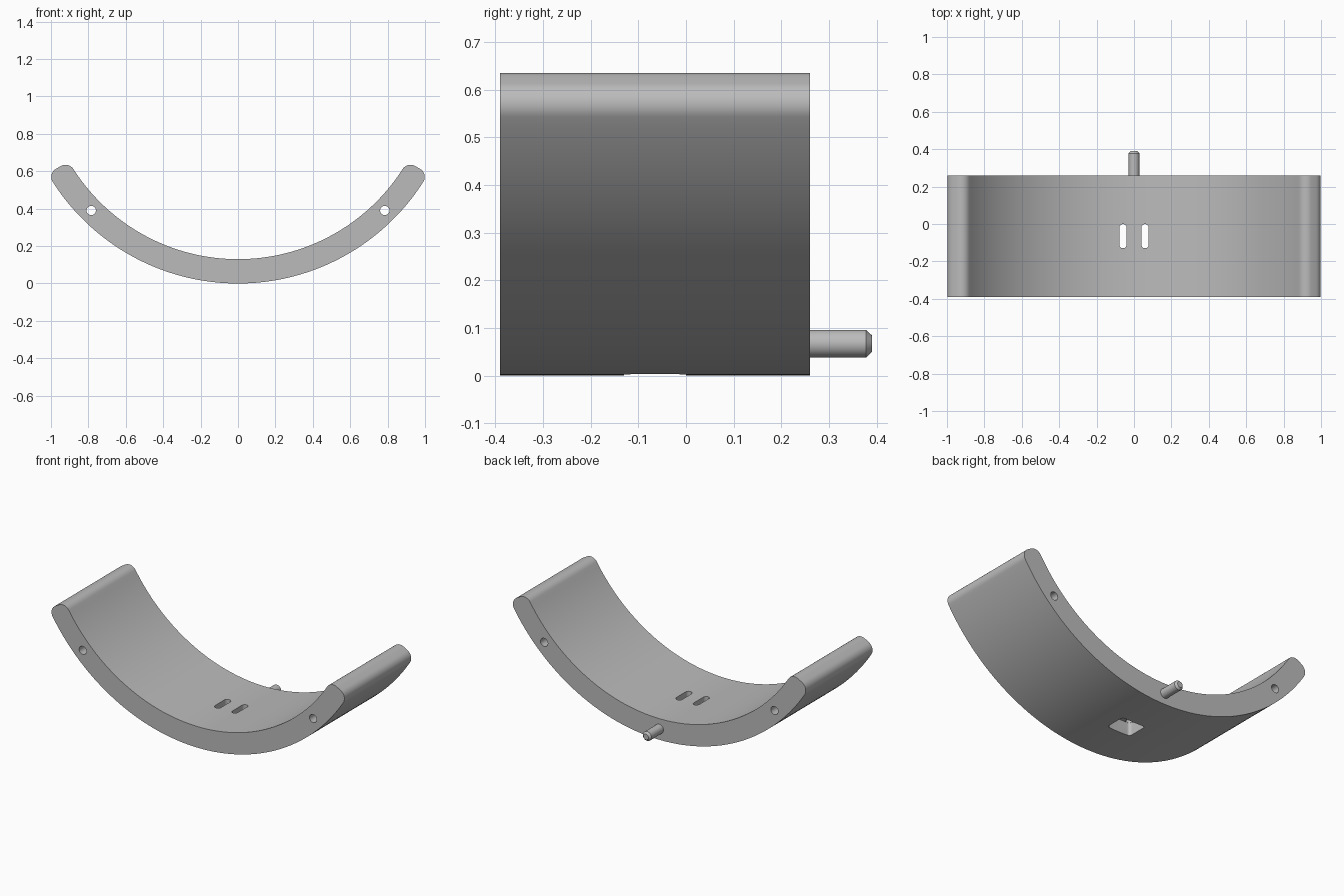
import bpy, bmesh
from math import sin, cos, pi, radians, atan2

if "Cube" in bpy.data.objects:
    bpy.data.objects.remove(bpy.data.objects["Cube"])

grey = bpy.data.materials.new("plain grey")
grey.use_nodes = True
grey.diffuse_color = (0.5, 0.5, 0.5, 1)
grey.node_tree.nodes["Principled BSDF"].inputs["Base Color"].default_value = (0.5, 0.5, 0.5, 1)

R_OUT, R_IN = 1.175, 1.045      # cradle radii
R_MID = (R_OUT + R_IN) / 2
FILLET = 0.05
FRONT, BACK = -0.39, 0.26


def arc(cx, cy, r, a0, a1, n):
    """Points on a circle arc, angles in radians."""
    return [(cx + r * cos(a0 + (a1 - a0) * i / n),
             cy + r * sin(a0 + (a1 - a0) * i / n)) for i in range(n + 1)]


def loft(name, profile, levels, axis):
    """Extrude a closed 2D profile through (position, points) levels along y or z."""
    bm = bmesh.new()
    rings = []
    for pos, scale, centre in levels:
        ring = []
        for u, v in profile:
            u = centre[0] + (u - centre[0]) * scale
            v = centre[1] + (v - centre[1]) * scale
            ring.append(bm.verts.new((u, pos, v) if axis == "y" else (u, v, pos)))
        rings.append(ring)
    n = len(profile)
    for low, high in zip(rings, rings[1:]):
        for i in range(n):
            j = (i + 1) % n
            bm.faces.new((low[i], low[j], high[j], high[i]))
    bm.faces.new(rings[0])
    bm.faces.new(rings[-1])
    bmesh.ops.recalc_face_normals(bm, faces=bm.faces[:])
    mesh = bpy.data.meshes.new(name)
    bm.to_mesh(mesh)
    bm.free()
    mesh.materials.append(grey)
    obj = bpy.data.objects.new(name, mesh)
    bpy.context.collection.objects.link(obj)
    return obj


def prism(name, profile, low, high, axis):
    return loft(name, profile, [(low, 1, (0, 0)), (high, 1, (0, 0))], axis)


def rounded_box(cx, cy, w, h, r):
    pts = []
    for k, (sx, sy) in enumerate([(1, 1), (-1, 1), (-1, -1), (1, -1)]):
        pts += arc(cx + sx * (w / 2 - r), cy + sy * (h / 2 - r), r,
                   k * pi / 2, (k + 1) * pi / 2, 8)
    return pts


def smooth(obj):
    bpy.ops.object.select_all(action="DESELECT")
    obj.select_set(True)
    bpy.context.view_layer.objects.active = obj
    bpy.ops.object.shade_smooth_by_angle(angle=radians(25))


# Curved cradle: right half of the section from bottom to tip, then mirrored
end = radians(60)
a_out = end - FILLET / (R_OUT - FILLET)
a_in = end - FILLET / (R_IN + FILLET)
down = -pi / 2
outer = arc(0, R_OUT, R_OUT, down, down + a_out, 48)
inner = arc(0, R_OUT, R_IN, down + a_in, down, 48)
tip_out = arc((R_OUT - FILLET) * sin(a_out), R_OUT - (R_OUT - FILLET) * cos(a_out),
              FILLET, down + a_out, end, 10)
tip_in = arc((R_IN + FILLET) * sin(a_in), R_OUT - (R_IN + FILLET) * cos(a_in),
             FILLET, end, pi / 2 + a_in, 10)
half = outer + tip_out[1:] + tip_in + inner[1:]
mirrored = [(-x, z) for x, z in reversed(half[1:-1])]
cradle = prism("curved_cradle", half + mirrored, FRONT, BACK, "y")

# Cutters: two lengthwise holes, underside pocket, two slots
cutters = []
for side in (-1, 1):
    hole = arc(side * R_MID * sin(pi / 4), R_OUT - R_MID * cos(pi / 4), 0.025, 0, 2 * pi, 32)[:-1]
    cutters.append(prism("hole_cutter", hole, FRONT - 0.1, BACK + 0.1, "y"))
cutters.append(prism("pocket_cutter", rounded_box(0, -0.065, 0.16, 0.13, 0.0195),
                     -0.1, 0.08, "z"))
for side in (-1, 1):
    cutters.append(prism("slot_cutter", rounded_box(side * 0.059, -0.065, 0.039, 0.129, 0.019),
                         0.06, 0.3, "z"))

bpy.context.view_layer.objects.active = cradle
for cutter in cutters:
    cutter.hide_render = True
    mod = cradle.modifiers.new("cut", "BOOLEAN")
    mod.operation = "DIFFERENCE"
    mod.solver = "EXACT"
    mod.object = cutter
    bpy.ops.object.modifier_apply(modifier=mod.name)
for cutter in cutters:
    bpy.data.objects.remove(cutter)
smooth(cradle)

# Locating pin with a chamfered tip on the back face
centre = (0, 0.067)
pin = loft("locating_pin", arc(*centre, 0.029, 0, 2 * pi, 40)[:-1],
           [(BACK - 0.02, 1, centre), (0.378, 1, centre), (0.39, 0.6, centre)], "y")
smooth(pin)
